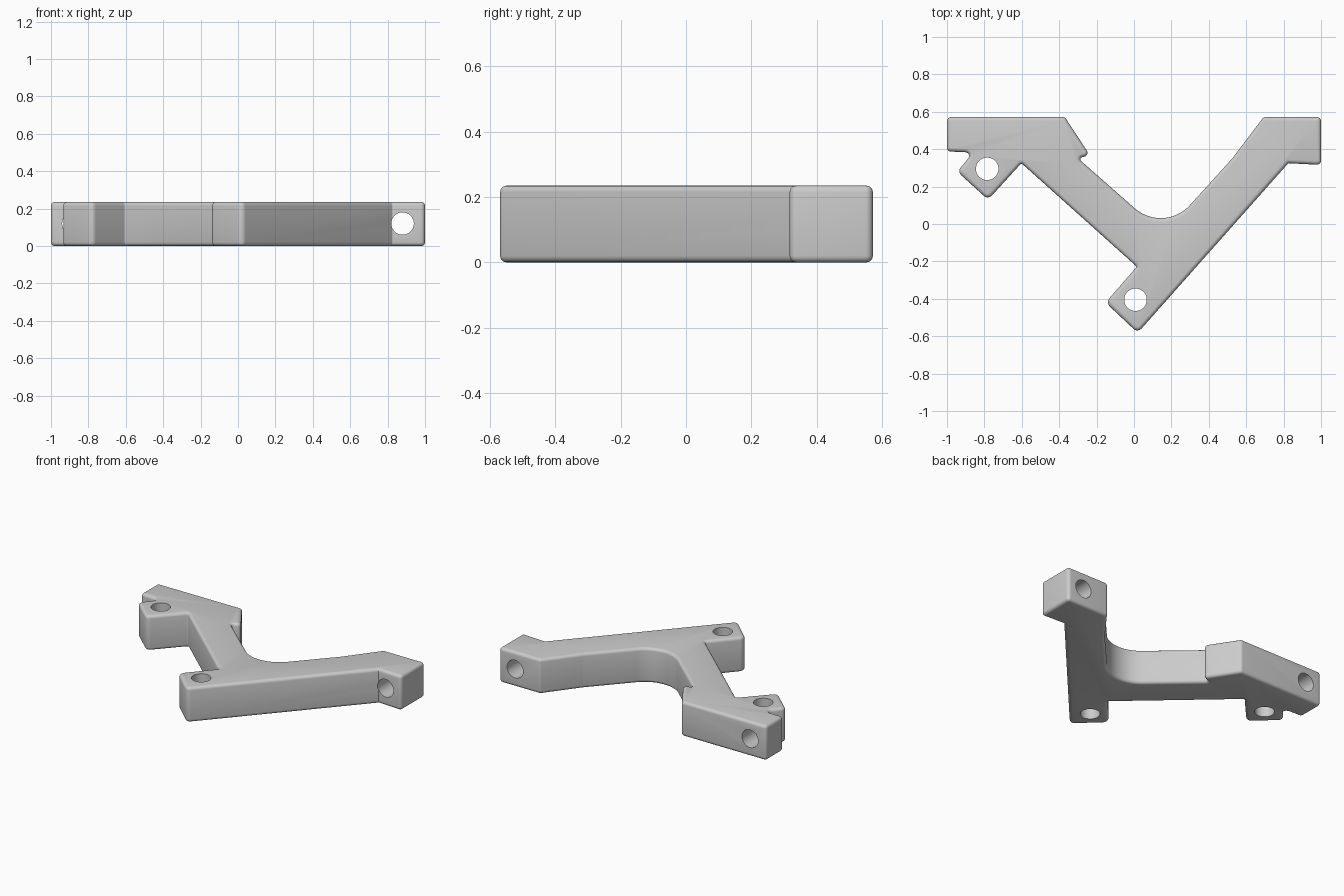
import bpy, bmesh, math
from mathutils import Vector

if "Cube" in bpy.data.objects:
    bpy.data.objects.remove(bpy.data.objects["Cube"])

HEIGHT, ROUND = 0.235, 0.02
# clockwise outline: x, y, corner radius
OUTLINE = [
    (-1, .572, .022), (-.37, .572, .022), (-.235, .367, .022), (-.30, .352, .012),
    (.159, -.053, .21), (.525, .35, .02), (.693, .572, .022), (1, .572, .022),
    (1, .316, .022), (.825, .325, .004), (.02, -.582, .03), (-.152, -.42, .035),
    (.015, -.228, .01), (-.602, .325, .01), (-.78, .13, .03), (-.945, .28, .03),
    (-.86, .382, .02), (-1, .388, .022)]


def ring(inset):
    """Outline moved inward by inset, with concentric corner arcs."""
    out, n = [], len(OUTLINE)
    for i, (x, y, r) in enumerate(OUTLINE):
        p = Vector((x, y))
        a = (p - Vector(OUTLINE[i - 1][:2])).normalized()
        b = (Vector(OUTLINE[(i + 1) % n][:2]) - p).normalized()
        na, nb = Vector((a.y, -a.x)), Vector((b.y, -b.x))
        turn = math.atan2(a.x * b.y - a.y * b.x, a.dot(b))
        convex = turn < 0
        bis = (na + nb).normalized()
        centre = p + bis * (r if convex else -r) / math.cos(turn / 2)
        rad = r - inset if convex else r + inset
        start = -na if convex else na
        steps = 20 if r > .1 else 6
        for k in range(steps + 1):
            t = turn * k / steps
            c, s = math.cos(t), math.sin(t)
            d = Vector((start.x * c - start.y * s, start.x * s + start.y * c))
            out.append(centre + d * rad)
    return out


def make_object(name, bm):
    mesh = bpy.data.meshes.new(name)
    bm.to_mesh(mesh)
    bm.free()
    ob = bpy.data.objects.new(name, mesh)
    bpy.context.collection.objects.link(ob)
    return ob


# bracket body: stacked rings give rounded top and bottom rims
angles = [math.radians(a) for a in (0, 22.5, 45, 67.5, 90)]
lower = [(ROUND * (1 - math.sin(a)), ROUND * (1 - math.cos(a))) for a in angles]
levels = lower + [(d, HEIGHT - z) for d, z in reversed(lower)]
bm = bmesh.new()
rows = [[bm.verts.new((p.x, p.y, z)) for p in ring(d)] for d, z in levels]
for lo, hi in zip(rows, rows[1:]):
    for i in range(len(lo)):
        j = (i + 1) % len(lo)
        bm.faces.new((lo[i], lo[j], hi[j], hi[i]))
bm.faces.new(rows[0])
bm.faces.new(rows[-1])
bmesh.ops.remove_doubles(bm, verts=bm.verts, dist=1e-5)
bmesh.ops.recalc_face_normals(bm, faces=bm.faces)
body = make_object("angled_bracket", bm)


# bolt holes: two vertical, two through the rear pads
def drill(name, loc, depth, horizontal=False):
    bm = bmesh.new()
    bmesh.ops.create_cone(bm, cap_ends=True, segments=48, radius1=.06,
                          radius2=.06, depth=depth)
    cutter = make_object(name, bm)
    cutter.location = loc
    if horizontal:
        cutter.rotation_euler.x = math.pi / 2
    cutter.hide_render = True
    cutter.hide_set(True)
    mod = body.modifiers.new(name, 'BOOLEAN')
    mod.object = cutter
    mod.operation = 'DIFFERENCE'
    mod.solver = 'EXACT'
    return cutter


cutters = [drill("lug_hole_cutter", (-.785, .295, .12), 1),
           drill("elbow_hole_cutter", (.008, -.405, .12), 1),
           drill("right_pad_hole_cutter", (.88, .45, .12), .5, True),
           drill("left_pad_hole_cutter", (-.88, .49, .12), .24, True)]

# bake the holes, then shade
bpy.context.view_layer.objects.active = body
body.select_set(True)
for mod in list(body.modifiers):
    bpy.ops.object.modifier_apply(modifier=mod.name)
for c in cutters:
    bpy.data.objects.remove(c)
bpy.ops.object.shade_smooth_by_angle(angle=math.radians(30))
